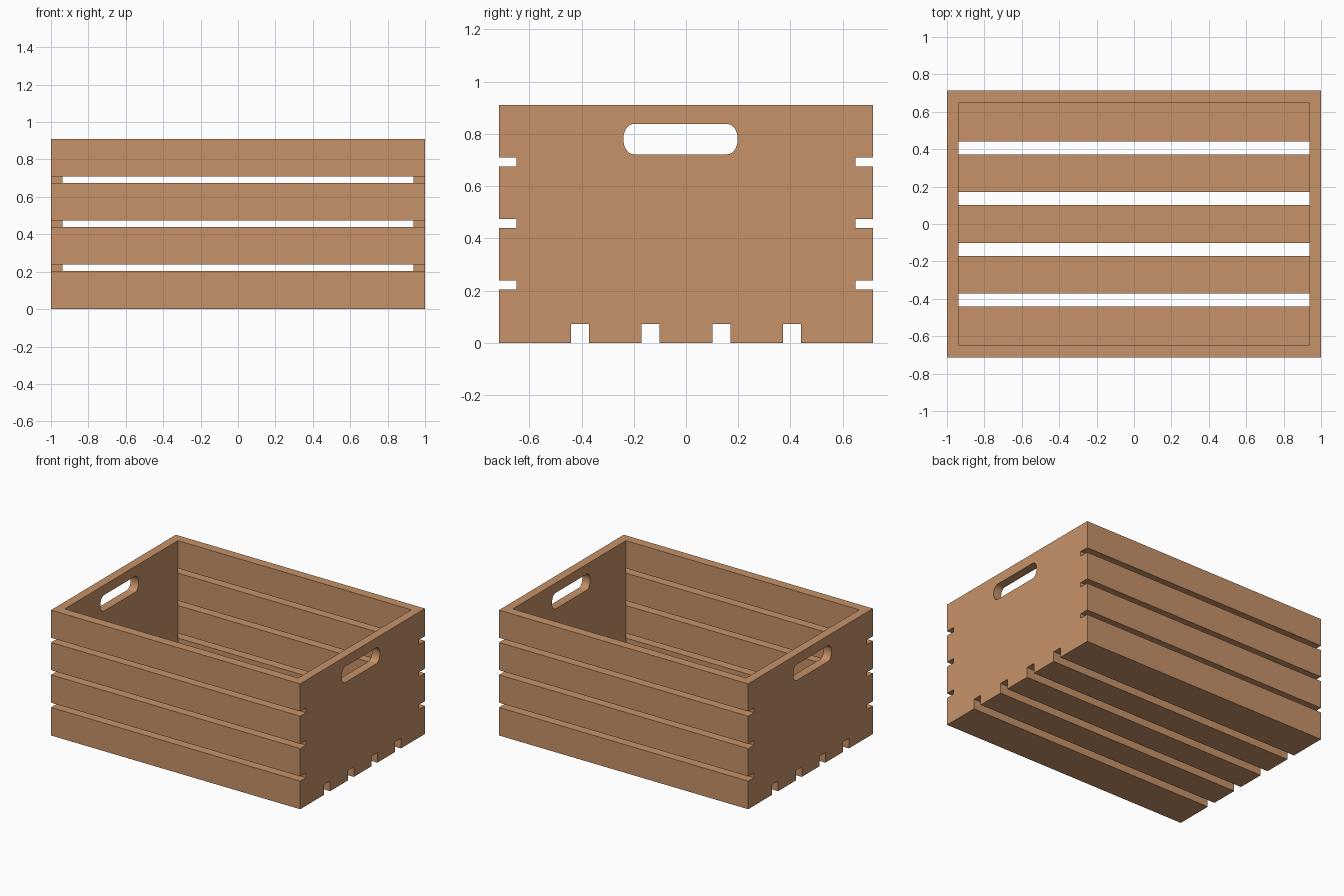
import bpy, bmesh, math

if "Cube" in bpy.data.objects:
    bpy.data.objects.remove(bpy.data.objects["Cube"])

W, D, H = 1.0, 0.715, 0.91          # half width, half depth, height
IN_X, IN_Y, FLOOR = 0.937, 0.648, 0.073   # inner faces of walls and floor

wood = bpy.data.materials.new("warm_wood")
wood.diffuse_color = (0.57, 0.29, 0.138, 1)
wood.use_nodes = True
wood.node_tree.nodes["Principled BSDF"].inputs["Base Color"].default_value = wood.diffuse_color


def make_object(name, bm):
    bmesh.ops.recalc_face_normals(bm, faces=bm.faces[:])
    mesh = bpy.data.meshes.new(name)
    bm.to_mesh(mesh)
    bm.free()
    mesh.materials.append(wood)
    obj = bpy.data.objects.new(name, mesh)
    bpy.context.collection.objects.link(obj)
    return obj


def box(name, lo, hi):
    bm = bmesh.new()
    bmesh.ops.create_cube(bm, size=2)
    for v in bm.verts:
        v.co = [hi[i] if v.co[i] > 0 else lo[i] for i in range(3)]
    return make_object(name, bm)


def handle_cutter():
    # slot with half-elliptical ends, running through both end panels
    y0, y1, z0, z1, r = -0.24, 0.198, 0.722, 0.838, 0.04
    zc, rz, n = (z0 + z1) / 2, (z1 - z0) / 2, 14
    bm = bmesh.new()
    ring = []
    for cy, start in ((y1 - r, -90), (y0 + r, 90)):
        for i in range(n + 1):
            a = math.radians(start + 180 * i / n)
            ring.append(bm.verts.new((-1.2, cy + r * math.cos(a), zc + rz * math.sin(a))))
    face = bm.faces.new(ring)
    new = bmesh.ops.extrude_face_region(bm, geom=[face])["geom"]
    bmesh.ops.translate(bm, vec=(2.4, 0, 0),
                        verts=[g for g in new if isinstance(g, bmesh.types.BMVert)])
    return make_object("handle_cutter", bm)


# solid body
crate = box("slatted_crate", (-W, -D, 0), (W, D, H))

cutters = []
# gaps between the side slats, front and back
for z0, z1 in ((0.204, 0.238), (0.44, 0.474), (0.675, 0.709)):
    cutters.append(box("side_gap", (-1.2, -0.9, z0), (1.2, -IN_Y, z1)))
    cutters.append(box("side_gap", (-1.2, IN_Y, z0), (1.2, 0.9, z1)))
# gaps between the floor slats
for y0, y1 in ((0.101, 0.17), (0.372, 0.44)):
    cutters.append(box("floor_gap", (-1.2, y0, -0.2), (1.2, y1, FLOOR)))
    cutters.append(box("floor_gap", (-1.2, -y1, -0.2), (1.2, -y0, FLOOR)))
# inside of the crate, then hand holes
cutters.append(box("inside", (-IN_X, -IN_Y, FLOOR), (IN_X, IN_Y, 1.2)))
cutters.append(handle_cutter())

bpy.context.view_layer.objects.active = crate
crate.select_set(True)
for c in cutters:
    c.hide_render = True
    mod = crate.modifiers.new("cut", 'BOOLEAN')
    mod.operation, mod.solver, mod.object = 'DIFFERENCE', 'EXACT', c
    bpy.ops.object.modifier_apply(modifier=mod.name)
for c in cutters:
    bpy.data.objects.remove(c)

bpy.ops.object.shade_smooth_by_angle(angle=math.radians(30))
